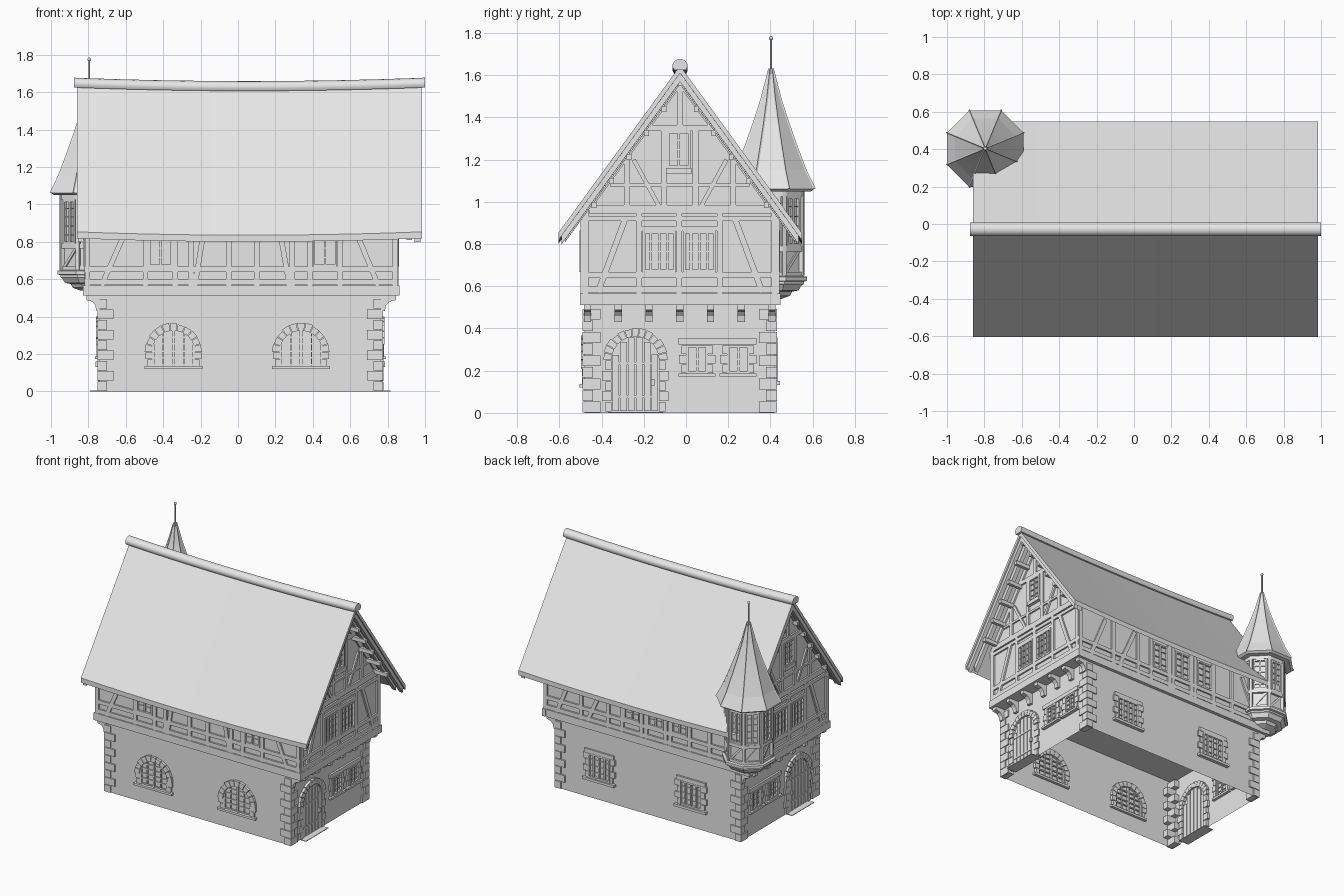
import bpy, bmesh, math, random
from mathutils import Matrix, Vector

random.seed(4)
cube = bpy.data.objects.get("Cube")
if cube:
    bpy.data.objects.remove(cube, do_unlink=True)

grey = bpy.data.materials.new("plain_grey")
grey.use_nodes = True
grey.diffuse_color = (0.8, 0.8, 0.8, 1)
grey.node_tree.nodes["Principled BSDF"].inputs["Base Color"].default_value = (0.8, 0.8, 0.8, 1)

parts = {}


def part(name):
    return parts.setdefault(name, bmesh.new())


def loft(name, rings, caps=True):
    """Skin a list of equal closed rings."""
    bm = part(name)
    loops = [[bm.verts.new(p) for p in ring] for ring in rings]
    n = len(loops[0])
    for a, b in zip(loops, loops[1:]):
        for i in range(n):
            bm.faces.new((a[i], a[(i + 1) % n], b[(i + 1) % n], b[i]))
    if caps:
        bm.faces.new(loops[0])
        bm.faces.new(loops[-1][::-1])


def prism(name, M, outline, w0, w1):
    """Extrude an outline drawn on a wall from depth w0 to w1."""
    loft(name, [[M @ Vector((u, v, w)) for u, v in outline] for w in (w0, w1)])


def block(name, M, u0, u1, v0, v1, w0, w1):
    prism(name, M, [(u0, v0), (u1, v0), (u1, v1), (u0, v1)], w0, w1)


def beam(name, M, a, b, width=0.028, depth=0.012):
    a, b = Vector(a), Vector(b)
    s = (b - a).normalized().orthogonal() * width / 2
    prism(name, M, [a - s, b - s, b + s, a + s], -0.01, depth)


def wall_frame(u_axis, w_axis, origin):
    """Local u runs along the wall, v is up, w points outward."""
    M = Matrix((u_axis, (0, 0, 1), w_axis)).transposed().to_4x4()
    M.translation = origin
    return M


X, Y = Vector((1, 0, 0)), Vector((0, 1, 0))
low_front = wall_frame(X, -Y, (0, -0.48, 0))
low_back = wall_frame(X, Y, (0, 0.42, 0))
low_right = wall_frame(Y, X, (0.765, 0, 0))
low_left = wall_frame(Y, -X, (-0.74, 0, 0))
up_front = wall_frame(X, -Y, (0, -0.488, 0))
up_back = wall_frame(X, Y, (0, 0.43, 0))
up_right = wall_frame(Y, X, (0.845, 0, 0))
up_left = wall_frame(Y, -X, (-0.81, 0, 0))
RIDGE_Y = -0.028


def roof_z(y, drop=0.0):
    return 1.645 - 1.372 * abs(y - RIDGE_Y) - drop


def window(name, M, u0, u1, v0, v1, cols=2, rows=3):
    t = 0.012
    for u in (u0, u1 - t):
        block(name, M, u, u + t, v0, v1, -0.01, 0.016)
    for v in (v0, v1 - t):
        block(name, M, u0, u1, v, v + t, -0.01, 0.015)
    for i in range(1, cols):
        u = u0 + (u1 - u0) * i / cols
        block(name, M, u - 0.006, u + 0.006, v0, v1, -0.008, 0.013)
    for j in range(1, rows):
        v = v0 + (v1 - v0) * j / rows
        block(name, M, u0, u1, v - 0.003, v + 0.003, -0.006, 0.007)


def arch_stones(name, M, cu, cv, r0, r1, count=11):
    for i in range(count):
        a, b = (math.pi * (i + k) / count for k in (0.04, 0.96))
        ro = r1 + random.uniform(-0.006, 0.004)
        prism(name, M, [(cu + r * math.cos(t), cv + r * math.sin(t))
                        for r, t in ((r0, a), (ro, a), (ro, b), (r0, b))], -0.02, 0.018)


def jamb_stones(name, M, u, side, v0, v1, count, wide, narrow):
    h = (v1 - v0) / count
    for i in range(count):
        d = (wide if i % 2 else narrow) * side
        block(name, M, min(u, u + d), max(u, u + d), v0 + i * h + 0.002,
              v0 + (i + 1) * h - 0.002, -0.02, 0.012)


# Ground floor shell, open below, and the jettied timber storey with its gables
loft("ground_floor_walls", [[(x, y, z) for x, y in
     ((-0.74, -0.48), (0.765, -0.48), (0.765, 0.42), (-0.74, 0.42))] for z in (0, 0.512)], caps=False)
gable = [(-0.488, 0.512), (0.43, 0.512), (0.43, roof_z(0.43, 0.045)),
         (RIDGE_Y, roof_z(RIDGE_Y, 0.045)), (-0.488, roof_z(-0.488, 0.045))]
loft("upper_storey_walls", [[(x, y, z) for y, z in gable] for x in (-0.81, 0.845)])

# Corner quoins wrapping both faces
for cx, sx in ((-0.75, 1), (0.775, -1)):
    for cy, sy in ((-0.49, 1), (0.43, -1)):
        for i in range(9):
            dx, dy = (0.085, 0.05) if i % 2 else (0.05, 0.085)
            z0, z1 = i * 0.055 + 0.002, (i + 1) * 0.055 - 0.002
            loft("corner_quoins", [[(cx, cy, z), (cx + sx * dx, cy, z),
                                    (cx + sx * dx, cy + sy * dy, z), (cx, cy + sy * dy, z)]
                                   for z in (z0, z1)])

# Arched front windows
for cu in (-0.345, 0.337):
    n = "arched_windows"
    arch_stones("window_arches", low_front, cu, 0.21, 0.115, 0.155)
    for s in (-1, 1):
        jamb_stones("window_arches", low_front, cu + s * 0.115, s, 0.135, 0.21, 2, 0.035, 0.025)
    block("stone_sills", low_front, cu - 0.155, cu + 0.155, 0.12, 0.136, -0.02, 0.025)
    for du in (-0.108, -0.055, 0, 0.055, 0.108):
        w = 0.007 if du in (-0.108, 0, 0.108) else 0.003
        top = 0.21 + math.sqrt(0.115 ** 2 - du ** 2)
        block(n, low_front, cu + du - w, cu + du + w, 0.136, top, -0.012, 0.01)
    for v in (0.142, 0.18, 0.215, 0.255, 0.29):
        half = math.sqrt(0.115 ** 2 - max(0, v - 0.21) ** 2)
        block(n, low_front, cu - half, cu + half, v - 0.004, v + 0.004, -0.01, 0.007)

# Square back windows
for cu in (0.41, -0.34):
    window("back_windows", low_back, cu - 0.09, cu + 0.09, 0.15, 0.33, 4, 4)
    for s in (-1, 1):
        jamb_stones("back_window_stones", low_back, cu + s * 0.09, s, 0.15, 0.33, 4, 0.04, 0.022)
    block("stone_sills", low_back, cu - 0.13, cu + 0.13, 0.132, 0.15, -0.02, 0.025)
    block("back_window_stones", low_back, cu - 0.12, cu + 0.12, 0.33, 0.358, -0.02, 0.013)

# Both ground-floor ends: plank door, paired windows, corbels and doorstep
for M, reach in ((low_right, 0.08), (low_left, 0.07)):
    dc = -0.24
    arch_stones("door_arch", M, dc, 0.25, 0.112, 0.152, 13)
    for s in (-1, 1):
        jamb_stones("door_arch", M, dc + s * 0.112, s, 0.004, 0.25, 5, 0.045, 0.03)
    for i in range(6):
        u = dc - 0.112 + i * 0.0373
        edge = max(abs(u + 0.002 - dc), abs(u + 0.035 - dc))
        block("plank_doors", M, u + 0.003, u + 0.034, 0.008,
              0.25 + math.sqrt(max(0, 0.1125 ** 2 - edge ** 2)), -0.01, 0.008)
    for v in (0.07, 0.23):
        block("door_straps", M, dc - 0.105, dc + 0.08, v, v + 0.012, 0.006, 0.012)
    block("door_handles", M, dc + 0.075, dc + 0.09, 0.13, 0.16, 0.006, 0.022)
    block("doorsteps", M, dc - 0.13, dc + 0.13, 0, 0.005, -0.03, 0.05)
    for u0, u1 in ((0.0, 0.105), (0.195, 0.3)):
        window("end_windows", M, u0, u1, 0.187, 0.322, 2, 4)
        block("stone_sills", M, u0 - 0.036, u1 + 0.034, 0.172, 0.187, -0.02, 0.025)
        for u, s in ((u0, -1), (u1, 1)):
            jamb_stones("end_window_stones", M, u, s, 0.187, 0.322, 3, 0.034, 0.022)
    block("end_window_stones", M, -0.036, 0.334, 0.325, 0.354, -0.02, 0.014)
    cove = [(0, 0.43), (0.25, 0.43), (0.33, 0.46), (0.55, 0.48), (1, 0.488), (1, 0.514), (0, 0.514)]
    for i in range(7):
        u = -0.467 + i * 0.1457
        loft("jetty_corbels", [[M @ Vector((k, v, w * reach)) for w, v in cove]
                               for k in (u - 0.017, u + 0.017)])

# Timber framing on the long sides
for M, wins in ((up_front, ((-0.48, -0.35), (0.4, 0.53))),
                (up_back, ((0.07, 0.2), (-0.125, 0.005), (-0.32, -0.19)))):
    n = "long_side_timbers"
    block(n, M, -0.822, 0.857, 0.512, 0.566, -0.01, 0.014)
    for v, w in ((0.585, 0.03), (0.653, 0.028), (0.93, 0.05)):
        beam(n, M, (-0.82, v), (0.855, v), w)
    posts = [-0.805, 0.84] + [p for a, b in wins for p in (a - 0.015, b + 0.015)]
    posts += [-0.25, -0.05, 0.1, 0.29] if M is up_front else [0.33, 0.55, -0.5]
    for u in posts:
        beam(n, M, (u, 0.56), (u, 0.94))
    braces = [(-0.59, -0.73), (0.62, 0.75)]
    braces += [(-0.18, -0.23), (0.22, 0.275)] if M is up_front else [(0.36, 0.5)]
    for a, b in braces:
        beam(n, M, (a, 0.88), (b, 0.566))
    for a, b in wins:
        window("upper_long_windows", M, a, b, 0.667, 0.865, 2, 4)

# Timber framing on both gables
for M, over in ((up_right, 0.115), (up_left, 0.035)):
    n = "gable_timbers"
    block(n, M, -0.502, 0.447, 0.512, 0.566, -0.01, 0.018)
    for a, b, v, w in ((-0.49, 0.435, 0.585, 0.03), (-0.49, 0.435, 0.653, 0.028), (-0.23, 0.17, 0.873, 0.022),
                       (-0.49, 0.435, 0.922, 0.024), (-0.46, 0.405, 0.965, 0.04),
                       (-0.2, 0.145, 1.35, 0.03), (-0.36, 0.3, 1.08, 0.016)):
        beam(n, M, (a, v), (b, v), w)
    for u in (-0.475, -0.222, -0.033, 0.16, 0.418):
        beam(n, M, (u, 0.56), (u, 0.97))
    for u in (-0.28, -0.105, 0.045, 0.224):
        beam(n, M, (u, 0.97), (u, min(1.35, roof_z(u, 0.07))))
    beam(n, M, (RIDGE_Y, 1.35), (RIDGE_Y, 1.58))
    for s in (-1, 1):
        at = lambda u: RIDGE_Y + s * u
        beam(n, M, (at(0.26), 0.92), (at(0.39), 0.57))
        beam(n, M, (at(0.1), 0.98), (at(0.22), 1.2), 0.02)
        beam(n, M, (at(0.44), roof_z(at(0.44), 0.075)), (at(0.01), roof_z(at(0.01), 0.075)), 0.03)
        # Purlin ends carrying the overhang
        for k in range(5):
            u = at(0.076 + k * 0.083)
            z = roof_z(u, 0.1)
            block("purlin_ends", M, u - 0.011, u + 0.011, z - 0.014, z + 0.014, -0.01, over)
    block("purlin_ends", M, RIDGE_Y - 0.012, RIDGE_Y + 0.012, 1.55, 1.6, -0.01, over)
    window("upper_end_windows", M, -0.205, -0.05, 0.667, 0.862, 4, 4)
    window("upper_end_windows", M, -0.015, 0.14, 0.667, 0.862, 4, 4)
    window("attic_windows", M, -0.09, 0.022, 1.16, 1.335, 2, 4)
    block("attic_sills", M, -0.095, 0.027, 1.132, 1.16, -0.01, 0.024)


# Sagging roof, ridge cap and barge boards
def sag(x):
    return 0.018 * (1 - ((x - 0.06) / 0.93) ** 2)


def chevron(x, half, top, bottom):
    pts = [(-half, top), (0, top), (half, top), (half, bottom), (0, bottom), (-half, bottom)]
    return [(x, RIDGE_Y + d, roof_z(RIDGE_Y + d, t) - sag(x)) for d, t in pts]


loft("roof", [chevron(-0.86 + 1.845 * i / 16, 0.577, 0, 0.035) for i in range(17)])
for x0, x1 in ((-0.855, -0.825), (0.945, 0.975)):
    loft("barge_boards", [chevron(x, 0.562, 0.03, 0.075) for x in (x0, x1)])
for x0, x1 in ((-0.83, -0.815), (0.9, 0.93)):
    loft("inner_rafters", [chevron(x, 0.545, 0.03, 0.085) for x in (x0, x1)])
cap = [math.radians(-40 + 26 * k) for k in range(11)]
loft("ridge_cap", [[(x, RIDGE_Y + 0.036 * math.cos(a), 1.642 + 0.032 * math.sin(a) - sag(x) + 0.003)
                    for a in cap] for x in [-0.877 + 1.877 * i / 16 for i in range(17)]])

# Corner turret
TX, TY = -0.795, 0.403


def octagon(apothem, z):
    r = apothem / math.cos(math.pi / 8)
    return [Vector((TX + r * math.cos(a), TY + r * math.sin(a), z))
            for a in (math.pi / 8 + k * math.pi / 4 for k in range(8))]


def turret_stack(name, profile):
    rings = [octagon(r, z) for r, z in profile]
    loft(name, rings)
    return rings


turret_stack("turret_base", [(0.05, 0.54), (0.09, 0.555), (0.1, 0.575), (0.13, 0.58), (0.145, 0.605),
                             (0.155, 0.61), (0.155, 0.622), (0.17, 0.625), (0.17, 0.645), (0.14, 0.65)])
turret_stack("turret_body", [(0.138, 0.64), (0.138, 1.07)])
for z0, z1, r in ((0.645, 0.668, 0.152), (0.765, 0.79, 0.155), (1.025, 1.06, 0.155)):
    turret_stack("turret_rails", [(r, z0), (r, z1)])
spire = turret_stack("turret_roof", [(0.19, 1.05), (0.205, 1.062), (0.162, 1.15), (0.117, 1.27), (0.078, 1.38),
                                     (0.043, 1.49), (0.015, 1.6), (0.007, 1.63)])
for k in range(8):
    a = math.pi / 8 + k * math.pi / 4
    side = Vector((-math.sin(a), math.cos(a), 0)) * 0.005
    out = Vector((math.cos(a), math.sin(a), 0.5)) * 0.006
    loft("turret_hip_ribs", [[r[k] - side, r[k] + out, r[k] + side] for r in spire[1:]])
    post = octagon(0.146, 0)[k]
    loft("turret_posts", [[post + Vector((0.014 * math.cos(a + q), 0.014 * math.sin(a + q), z))
                           for q in (0.785, 2.356, 3.927, 5.498)] for z in (0.65, 1.05)])
    f = k * math.pi / 4
    out = Vector((math.cos(f), math.sin(f), 0))
    M = wall_frame((-math.sin(f), math.cos(f), 0), out, Vector((TX, TY, 0)) + out * 0.138)
    window("turret_windows", M, -0.046, 0.046, 0.79, 1.025, 2, 5)
    beam("turret_posts", M, (-0.045, 0.665), (0.045, 0.77), 0.015, 0.008)

turret_stack("finial_rod", [(0.005, 1.6), (0.005, 1.77)])
bmesh.ops.create_uvsphere(part("finial_ball"), u_segments=10, v_segments=6, radius=0.01,
                          matrix=Matrix.Translation((TX, TY, 1.775)))

# Turn every part into an object
for name, bm in parts.items():
    bmesh.ops.recalc_face_normals(bm, faces=bm.faces)
    mesh = bpy.data.meshes.new(name)
    bm.to_mesh(mesh)
    bm.free()
    mesh.materials.append(grey)
    if name in ("ridge_cap", "finial_ball", "roof"):
        mesh.shade_smooth()
        mesh.set_sharp_from_angle(angle=math.radians(35))
    bpy.context.collection.objects.link(bpy.data.objects.new(name, mesh))
